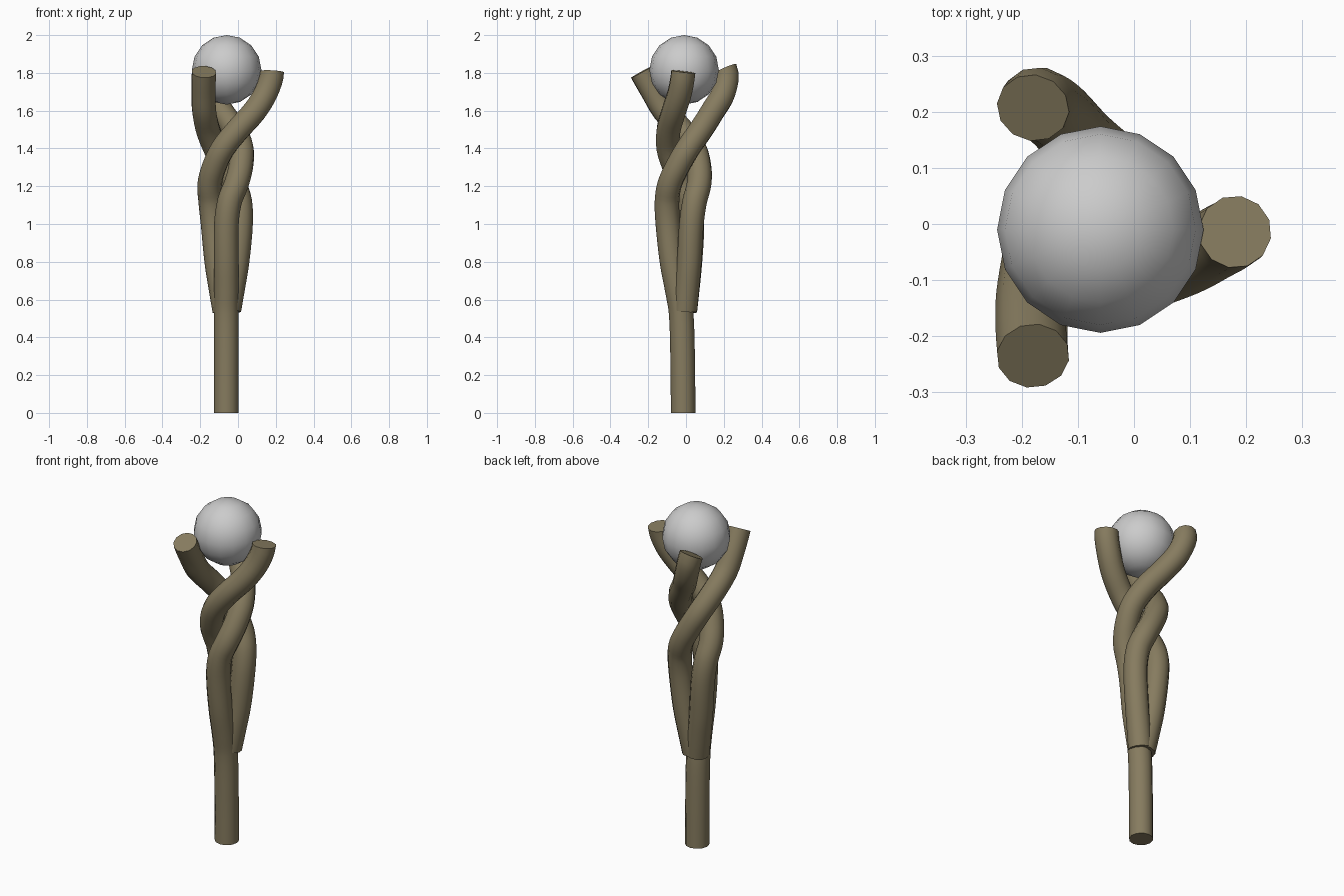
import bpy, math
from mathutils import Vector

if "Cube" in bpy.data.objects:
    bpy.data.objects.remove(bpy.data.objects["Cube"])

AXIS = Vector((-0.06, -0.012, 0))
RADIUS = 0.065

wood = bpy.data.materials.new("wood")
wood.diffuse_color = (0.24, 0.20, 0.115, 1)
wood.use_nodes = True
wood.node_tree.nodes["Principled BSDF"].inputs["Base Color"].default_value = wood.diffuse_color

# Shared twist: (azimuth of first strand, distance from axis, height)
TWIST = [(148, 0.034, 0.65), (148, 0.062, 0.80), (149, 0.084, 1.0),
         (160, 0.090, 1.12), (184, 0.090, 1.21), (215, 0.082, 1.30),
         (256, 0.082, 1.40), (307, 0.100, 1.50), (341, 0.158, 1.60)]


def twist_points(turn):
    pts = []
    for a, r, z in TWIST:
        t = math.radians(a + turn)
        pts.append(AXIS + Vector((r * math.cos(t), r * math.sin(t), z)))
    return pts


def tube(name, pts, end_dir):
    pts = [Vector(p) for p in pts]
    cu = bpy.data.curves.new(name, 'CURVE')
    cu.dimensions = '3D'
    cu.bevel_depth = RADIUS
    cu.bevel_resolution = 4
    cu.use_fill_caps = True
    cu.resolution_u = 4
    sp = cu.splines.new('BEZIER')
    sp.bezier_points.add(len(pts) - 1)
    last = len(pts) - 1
    for i, p in enumerate(pts):
        prev, nxt = pts[max(i - 1, 0)], pts[min(i + 1, last)]
        d = (nxt - prev).normalized()
        if i == last:
            d = Vector(end_dir).normalized()
        b = sp.bezier_points[i]
        b.handle_left_type = b.handle_right_type = 'FREE'
        b.co = p
        b.handle_left = p - d * (p - prev).length / 3
        b.handle_right = p + d * (nxt - p).length / 3
    ob = bpy.data.objects.new(name, cu)
    bpy.context.collection.objects.link(ob)
    cu.materials.append(wood)
    bpy.ops.object.select_all(action='DESELECT')
    ob.select_set(True)
    bpy.context.view_layer.objects.active = ob
    bpy.ops.object.convert(target='MESH')
    bpy.ops.object.shade_smooth_by_angle(angle=math.radians(40))


# Three twisted branches; the second one continues down as the shaft
tube("right_branch",
     [(-0.07, -0.006, 0.54)] + twist_points(0)
     + [(0.15, -0.032, 1.70), (0.18, -0.014, 1.806)], (0.05, 0.12, 1))
tube("shaft_and_back_branch",
     [(-0.062, -0.015, 0), (-0.062, -0.018, 0.3), (-0.062, -0.026, 0.53)]
     + twist_points(120)
     + [(-0.145, 0.200, 1.70), (-0.18, 0.207, 1.82)], (-0.15, -0.45, 1))
tube("front_branch",
     [(-0.048, -0.006, 0.545)] + twist_points(240)
     + [(-0.183, -0.175, 1.70), (-0.18, -0.235, 1.805)], (0.05, -0.55, 1))

# Orb held by the branch tips
bpy.ops.mesh.primitive_uv_sphere_add(segments=16, ring_count=8, radius=0.184,
                                     location=(-0.06, -0.01, 1.816))
orb = bpy.context.object
orb.name = "orb"
bpy.ops.object.shade_smooth()
